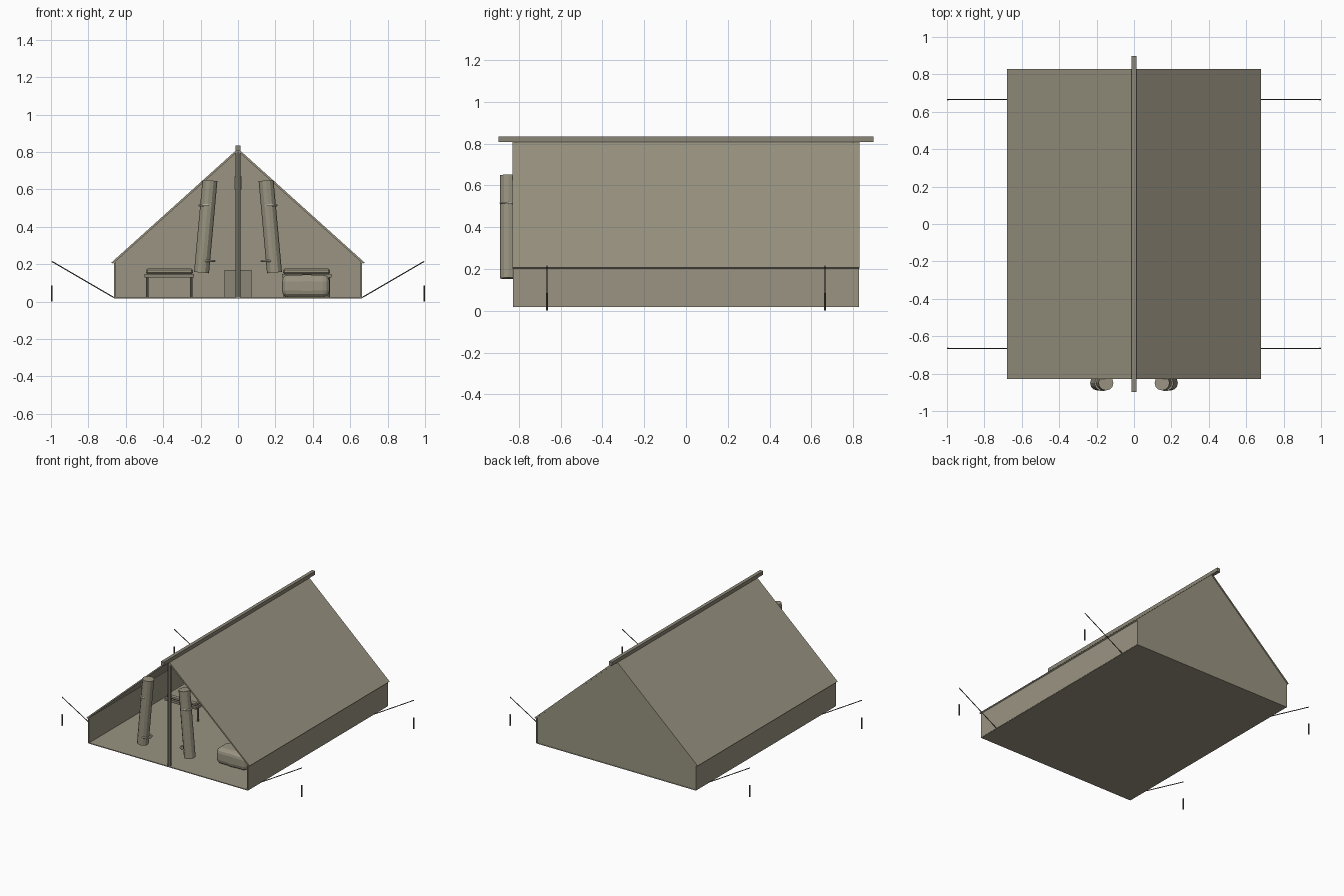
import bpy, bmesh, math
from mathutils import Vector

if "Cube" in bpy.data.objects:
    bpy.data.objects.remove(bpy.data.objects["Cube"])


def mat(name, rgb):
    m = bpy.data.materials.new(name)
    m.diffuse_color = (*rgb, 1)
    m.use_nodes = True
    m.node_tree.nodes["Principled BSDF"].inputs["Base Color"].default_value = m.diffuse_color
    return m


CANVAS = mat("khaki canvas", (0.32, 0.295, 0.22))
WOOD = mat("weathered wood", (0.26, 0.24, 0.18))
DARK = mat("dark metal", (0.10, 0.095, 0.08))
LIGHT = mat("pale cord", (0.62, 0.59, 0.48))


def finish(name, bm, m, smooth=False):
    bmesh.ops.recalc_face_normals(bm, faces=bm.faces)
    me = bpy.data.meshes.new(name)
    bm.to_mesh(me)
    bm.free()
    me.materials.append(m)
    ob = bpy.data.objects.new(name, me)
    bpy.context.collection.objects.link(ob)
    if smooth:
        for p in me.polygons:
            p.use_smooth = True
    return ob


def box(name, lo, hi, m, bevel=0, seg=1):
    bm = bmesh.new()
    bmesh.ops.create_cube(bm, size=1)
    for v in bm.verts:
        v.co = [(a + b) / 2 + c * (b - a) for a, b, c in zip(lo, hi, v.co)]
    if bevel:
        bmesh.ops.bevel(bm, geom=bm.edges[:], offset=bevel, segments=seg,
                        affect='EDGES', profile=0.5)
    return finish(name, bm, m)


def rod(name, a, b, r, m, sides=8):
    a, b = Vector(a), Vector(b)
    bm = bmesh.new()
    bmesh.ops.create_cone(bm, cap_ends=True, segments=sides, radius1=r,
                          radius2=r, depth=(b - a).length)
    rot = (b - a).to_track_quat('Z', 'Y')
    for v in bm.verts:
        v.co = rot @ v.co + (a + b) / 2
    return finish(name, bm, m)


def prism(name, profile, y0, y1, m):
    """Extrude an x-z outline along y."""
    bm = bmesh.new()
    f = bm.faces.new([bm.verts.new((x, y0, z)) for x, z in profile])
    new = bmesh.ops.extrude_face_region(bm, geom=[f])["geom"]
    for v in new:
        if isinstance(v, bmesh.types.BMVert):
            v.co.y = y1
    return finish(name, bm, m)


def ring(name, centre, r, thick, m):
    bpy.ops.mesh.primitive_torus_add(location=centre, major_radius=r, minor_radius=thick,
                                     major_segments=14, minor_segments=6)
    ob = bpy.context.object
    ob.name = name
    ob.data.materials.append(m)


# Tent shell: roof, back wall, floor
prism("roof", [(-0.678, 0.208), (0, 0.818), (0.678, 0.208), (0.668, 0.203),
               (0, 0.804), (-0.668, 0.203)], -0.83, 0.83, CANVAS)
prism("back_wall", [(-0.66, 0.02), (0.66, 0.02), (0.66, 0.212), (0, 0.806), (-0.66, 0.212)],
      0.818, 0.826, CANVAS)
box("floor", (-0.662, -0.828, 0.018), (0.662, 0.828, 0.024), CANVAS)

# Ridge and upright poles
box("ridge_pole", (-0.013, -0.897, 0.807), (0.013, 0.897, 0.834), WOOD)
rod("front_pole", (0, -0.813, 0.022), (0, -0.813, 0.81), 0.014, WOOD)
rod("back_pole", (0, 0.80, 0.022), (0, 0.80, 0.81), 0.014, WOOD)

for s, side in ((-1, "left"), (1, "right")):
    # Side wall
    xs = sorted((s * 0.656, s * 0.664))
    box(side + "_wall", (xs[0], -0.828, 0.02), (xs[1], 0.828, 0.212), CANVAS)

    # Guy ropes and stakes
    for y, end in ((-0.665, "front"), (0.665, "back")):
        rod(f"{side}_{end}_rope", (s * 0.664, y, 0.022), (s * 0.995, y, 0.215), 0.003, DARK, 6)
        rod(f"{side}_{end}_stake", (s * 0.995, y, 0), (s * 0.995, y, 0.085), 0.005, DARK, 6)

    # Rolled door flap with ties
    rod(side + "_door_roll", (s * 0.195, -0.85, 0.155), (s * 0.15, -0.85, 0.648),
        0.04, CANVAS, 12)
    ring(side + "_upper_tie", (s * 0.170, -0.852, 0.515), 0.036, 0.006, LIGHT)
    ring(side + "_lower_tie", (s * 0.160, -0.852, 0.217), 0.034, 0.006, LIGHT)

    # Cot
    xs = sorted((s * 0.235, s * 0.50))
    box(side + "_cot_frame", (xs[0], -0.16, 0.13), (xs[1], 0.72, 0.147), WOOD)
    xs = sorted((s * 0.24, s * 0.492))
    box(side + "_cot_mattress", (xs[0], -0.15, 0.147), (xs[1], 0.71, 0.176), CANVAS, 0.008)
    for x in (0.25, 0.485):
        for y in (-0.12, 0.68):
            rod(side + "_cot_leg", (s * x, y, 0.022), (s * x, y, 0.132), 0.007, WOOD)

# Duffel bag by the door, with strap
box("duffel_bag", (0.235, -0.61, 0.024), (0.49, -0.46, 0.143), CANVAS, 0.035, 3)
box("duffel_strap", (0.358, -0.613, 0.023), (0.378, -0.457, 0.146), CANVAS, 0.035, 3)

# Crate and hanging lantern on the centre line
box("crate", (-0.073, 0.30, 0.022), (0.073, 0.45, 0.17), WOOD)
rod("lantern", (0, 0.1, 0.60), (0, 0.1, 0.67), 0.02, LIGHT, 10)
rod("lantern_hook", (0, 0.1, 0.67), (0, 0.1, 0.808), 0.003, DARK, 6)
